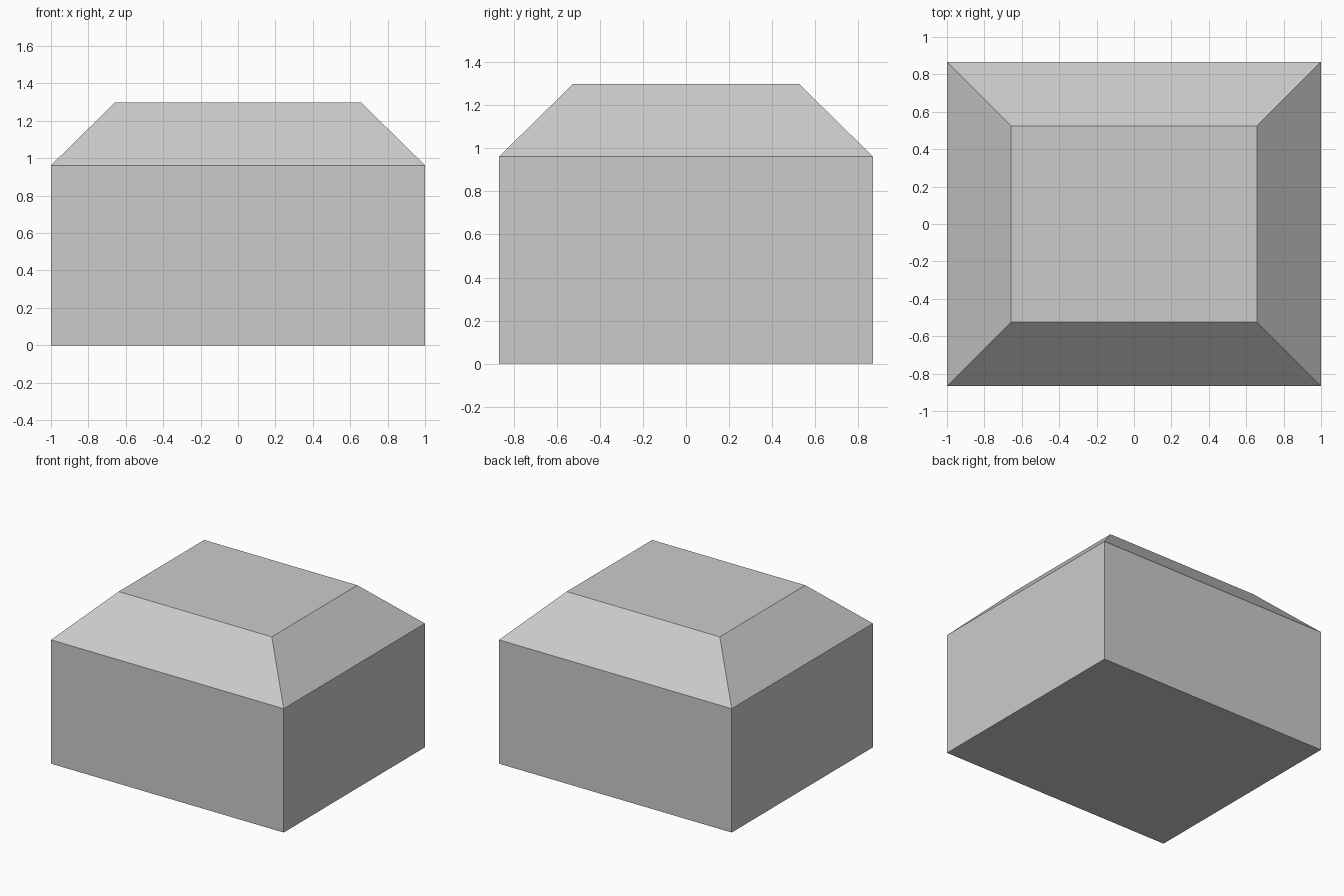
import bpy, bmesh
from mathutils import Matrix, Vector

if "Cube" in bpy.data.objects:
    bpy.data.objects.remove(bpy.data.objects["Cube"])

HALF_X, HALF_Y = 1.0, 0.867      # footprint
WALL_H, TOP_H = 0.962, 1.298     # wall height, total height
INSET = 0.342                    # horizontal run of the sloped sides

bm = bmesh.new()

# Straight-walled base block
bmesh.ops.create_cube(bm, size=1, matrix=Matrix.Translation((0, 0, WALL_H / 2))
                      @ Matrix.Diagonal((2 * HALF_X, 2 * HALF_Y, WALL_H, 1)))

# Sloped shoulders rising to the flat top
bm.normal_update()
top = max(bm.faces, key=lambda f: f.calc_center_median().z)
bmesh.ops.inset_region(bm, faces=[top], thickness=INSET, use_even_offset=True)
bmesh.ops.translate(bm, verts=top.verts, vec=Vector((0, 0, TOP_H - WALL_H)))
bmesh.ops.recalc_face_normals(bm, faces=bm.faces)

mesh = bpy.data.meshes.new("chamfered_block")
bm.to_mesh(mesh)
bm.free()
block = bpy.data.objects.new("chamfered_block", mesh)
bpy.context.collection.objects.link(block)
